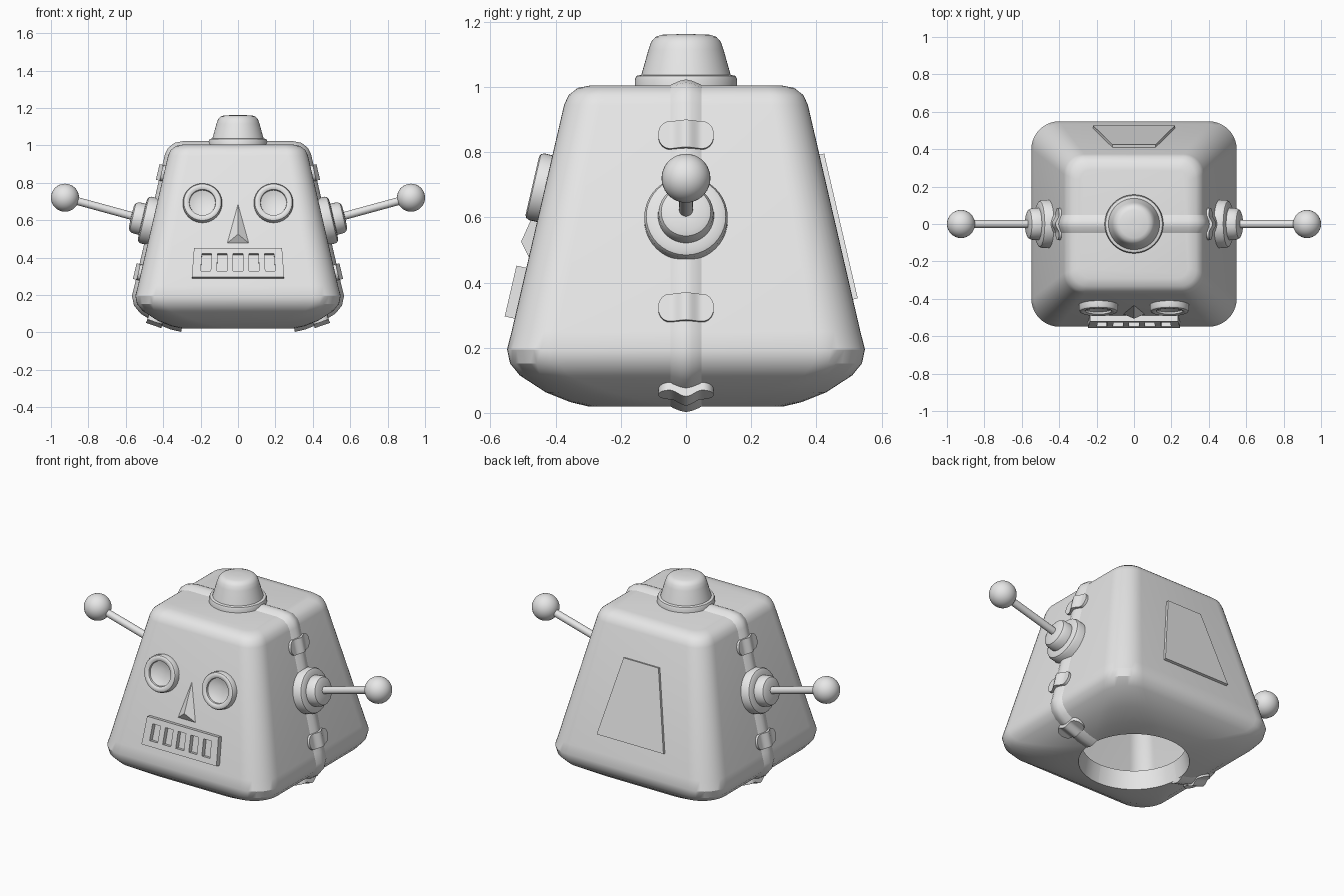
import bpy, bmesh, math
from mathutils import Matrix, Vector

if "Cube" in bpy.data.objects:
    bpy.data.objects.remove(bpy.data.objects["Cube"], do_unlink=True)

grey = bpy.data.materials.new("plain grey")
grey.use_nodes = True
grey.diffuse_color = (0.8, 0.8, 0.8, 1)
grey.node_tree.nodes["Principled BSDF"].inputs["Base Color"].default_value = (0.8, 0.8, 0.8, 1)

SLOPE = 0.2317                      # widening of the head walls per unit of height
TILT = math.atan(SLOPE)


def wall(z):
    """Half width of the head at height z."""
    return 0.374 + (0.945 - z) * SLOPE


def frame(origin, up, normal):
    """Matrix with local y along up and local z along normal."""
    up, normal = Vector(up).normalized(), Vector(normal).normalized()
    m = Matrix((up.cross(normal), up, normal)).transposed().to_4x4()
    m.translation = origin
    return m


def wall_frame(d, x, z):
    """Frame lying on the sloped wall that faces d, offset sideways by x."""
    d, k = Vector(d), Vector((0, 0, 1))
    up = k * math.cos(TILT) - d * math.sin(TILT)
    n = d * math.cos(TILT) + k * math.sin(TILT)
    return frame(d * wall(z) + k * z + up.cross(n) * x, up, n)


def finish(name, bm, m=Matrix(), angle=32):
    bmesh.ops.recalc_face_normals(bm, faces=bm.faces)
    bm.transform(m)
    me = bpy.data.meshes.new(name)
    bm.to_mesh(me)
    bm.free()
    me.materials.append(grey)
    ob = bpy.data.objects.new(name, me)
    bpy.context.collection.objects.link(ob)
    bpy.ops.object.select_all(action='DESELECT')
    ob.select_set(True)
    bpy.context.view_layer.objects.active = ob
    bpy.ops.object.shade_smooth_by_angle(angle=math.radians(angle))
    return ob


def loft(name, rings, m=Matrix(), angle=32):
    """Skin through equal-sized rings of points and cap both ends."""
    bm = bmesh.new()
    vs = [[bm.verts.new(p) for p in r] for r in rings]
    for a, b in zip(vs, vs[1:]):
        for i in range(len(a)):
            j = (i + 1) % len(a)
            bm.faces.new((a[i], a[j], b[j], b[i]))
    bm.faces.new(vs[0])
    bm.faces.new(vs[-1])
    return finish(name, bm, m, angle)


def lathe(name, profile, m=Matrix(), n=40):
    """Turn (radius, height) points about local z."""
    angs = [2 * math.pi * i / n for i in range(n)]
    return loft(name, [[(r * math.cos(a), r * math.sin(a), h) for a in angs]
                       for r, h in profile], m)


def rounded_square(half, z, r, seg=10):
    pts = []
    for c in range(4):
        cx = (half - r) * (1 if c in (0, 3) else -1)
        cy = (half - r) * (1 if c in (0, 1) else -1)
        for i in range(seg + 1):
            a = math.pi / 2 * (c + i / seg)
            pts.append((cx + r * math.cos(a), cy + r * math.sin(a), z))
    return pts


# Hollow head shell: cavity, neck hole, then the outside up to the top
inside = [(0.26, 0.91, 0.06), (0.29, 0.87, 0.07), (0.44, 0.22, 0.1),
          (0.40, 0.16, 0.12), (0.28, 0.125, 0.279)]
outside = [(0.30, 0.02, 0.299), (0.355, 0.033, 0.25), (0.43, 0.063, 0.2),
           (0.51, 0.115, 0.15), (0.54, 0.152, 0.15), (0.549, 0.195, 0.15),
           (0.535, 0.25, 0.145), (0.374, 0.945, 0.11), (0.36, 0.975, 0.1),
           (0.332, 0.997, 0.085), (0.29, 1.005, 0.06)]
loft("head_shell", [rounded_square(*p) for p in inside + outside])

# Raised seam running over the head from one side of the neck to the other
path = [Vector((p[0], p[1])) for p in outside]
path += [Vector((-p.x, p.y)) for p in reversed(path)]
section = [(-0.058, -0.006), (-0.04, 0.005), (-0.018, 0.014), (0, 0.018),
           (0.018, 0.014), (0.04, 0.005), (0.058, -0.006), (0, -0.012)]
rings = []
for i, p in enumerate(path):
    t = Vector((0, 0))
    if i > 0:
        t += (p - path[i - 1]).normalized()
    if i < len(path) - 1:
        t += (path[i + 1] - p).normalized()
    t.normalize()
    rings.append([(p.x + t.y * h, y, p.y - t.x * h) for y, h in section])
loft("seam_band", rings)


# Rounded clips arching over the seam
def clip(name, m):
    rings = []
    for i in range(-17, 18):
        y = i * 0.005
        end = max(0, abs(y) - 0.05) / 0.036
        w = 0.043 * math.sqrt(1 - end * end)
        h = 0.014 + 0.02 * (0.5 + 0.5 * math.cos(min(abs(y) / 0.05, 1) * math.pi))
        rings.append([(y, -w, -0.02), (y, w, -0.02), (y, w, h), (y, -w, h)])
    loft(name, rings, m)


# Side parts: clips, ears and aerials
for side, s in (("left", 1), ("right", -1)):
    d = (s, 0, 0)
    clip(side + "_upper_clip", wall_frame(d, 0, 0.85))
    clip(side + "_lower_clip", wall_frame(d, 0, 0.32))
    clip(side + "_bottom_clip", frame((s * 0.44, 0, 0.069), (s * 0.945, 0, 0.327),
                                      (s * 0.327, 0, -0.945)))
    ear = wall_frame(d, 0, 0.592)
    lathe(side + "_ear", [(0.128, -0.03), (0.128, 0.038), (0.122, 0.05), (0.11, 0.056),
                          (0.086, 0.058), (0.084, 0.095), (0.076, 0.11),
                          (0.06, 0.117), (0.02, 0.119)], ear)
    tip = Vector((s * 0.925, 0, 0.72))
    base = ear.translation
    axis = tip - base
    lathe(side + "_aerial_rod", [(0.021, 0.05), (0.021, axis.length - 0.03)],
          frame(base, (0, 1, 0), axis), 20)
    bm = bmesh.new()
    bmesh.ops.create_uvsphere(bm, u_segments=32, v_segments=18, radius=0.075)
    finish(side + "_aerial_ball", bm, Matrix.Translation(tip))

    # Dished eye with a raised rim
    lathe(side + "_eye", [(0.105, -0.02), (0.105, 0.026), (0.1, 0.035), (0.092, 0.039),
                          (0.08, 0.038), (0.071, 0.033), (0.069, 0.022), (0.05, 0.014),
                          (0.025, 0.009), (0.004, 0.008)],
          wall_frame((0, -1, 0), s * 0.19, 0.688))

# Top lamp on its flange
lathe("top_lamp", [(0.157, 0.99), (0.157, 1.022), (0.152, 1.034), (0.137, 1.037),
                   (0.115, 1.115), (0.107, 1.138), (0.094, 1.153), (0.075, 1.16),
                   (0.02, 1.162)], n=48)

# Wedge nose
bm = bmesh.new()
a, b, c, tip, back = [bm.verts.new(p) for p in (
    (0, -wall(0.685), 0.685), (-0.057, -wall(0.478), 0.478), (0.057, -wall(0.478), 0.478),
    (0, -0.506, 0.525), (0, -0.42, 0.52))]
for f in ((a, b, tip), (b, c, tip), (c, a, tip), (a, back, b), (b, back, c), (c, back, a)):
    bm.faces.new(f)
finish("nose", bm)

# Mouth plate with five sunken slots
xs = [-0.241]
for i in range(-2, 3):
    xs += [i * 0.085 - 0.026, i * 0.085 + 0.026]
xs.append(0.241)
ys = (-0.08, -0.048, 0.048, 0.08)
bm = bmesh.new()
grid = [[bm.verts.new((x * (1 - 0.31 * y), y, 0.031)) for x in xs] for y in ys]
slots = []
for r in range(3):
    for i in range(len(xs) - 1):
        f = bm.faces.new((grid[r][i], grid[r][i + 1], grid[r + 1][i + 1], grid[r + 1][i]))
        if r == 1 and i % 2:
            slots.append(f)
edge = [e for e in bm.edges if e.is_boundary]
skirt = bmesh.ops.extrude_edge_only(bm, edges=edge)["geom"]
bmesh.ops.translate(bm, vec=(0, 0, -0.041),
                    verts=[g for g in skirt if isinstance(g, bmesh.types.BMVert)])
sunk = bmesh.ops.extrude_discrete_faces(bm, faces=slots)["faces"]
bmesh.ops.translate(bm, vec=(0, 0, -0.027), verts=[v for f in sunk for v in f.verts])
finish("mouth_plate", bm, wall_frame((0, -1, 0), 0, 0.367))

# Back hatch
outline = [(-0.22, -0.228), (0.22, -0.228), (0.115, 0.228), (-0.115, 0.228)]
loft("back_hatch", [[(x, y, h) for x, y in outline] for h in (-0.01, 0.015)],
     wall_frame((0, 1, 0), 0, 0.57))
